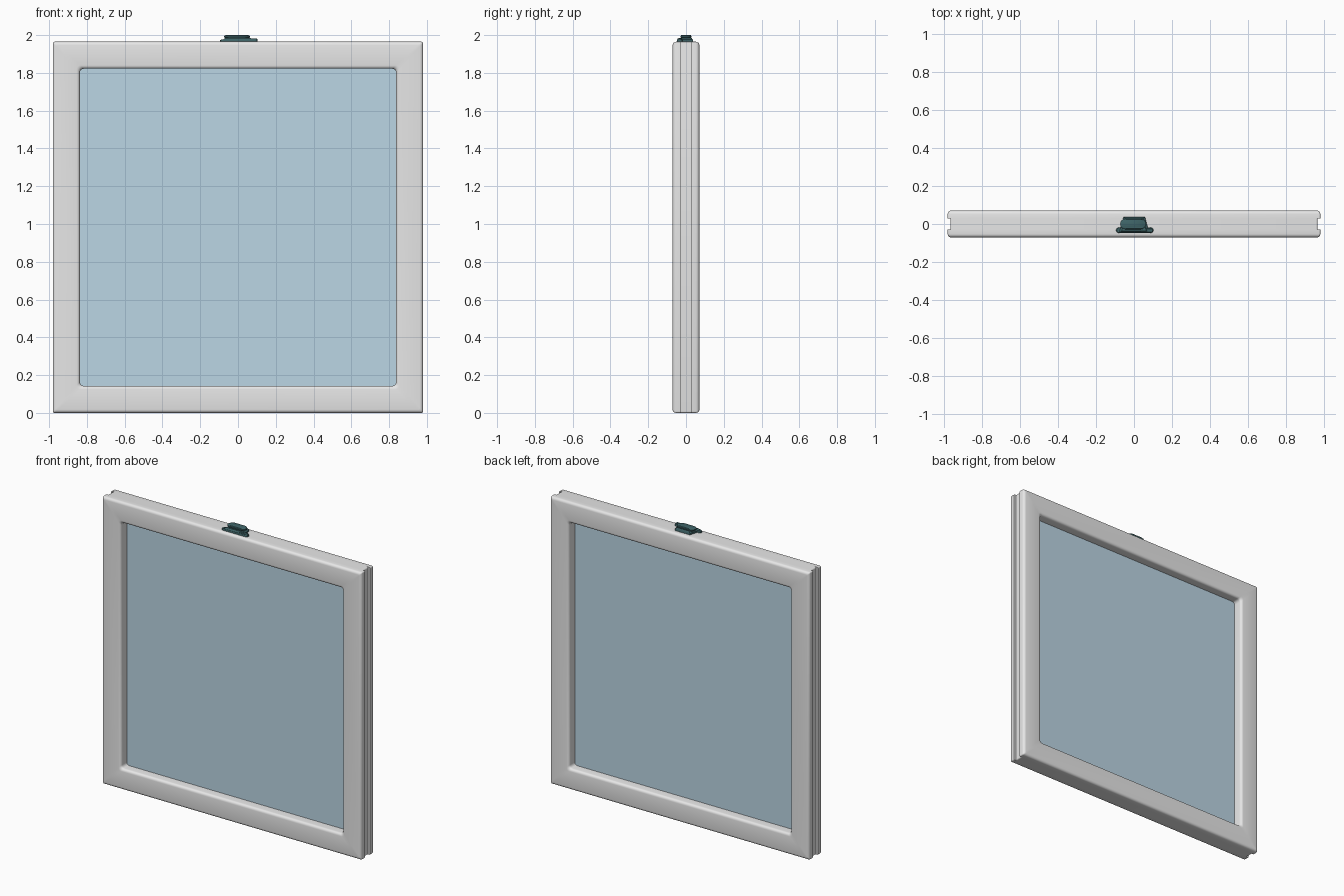
import bpy, bmesh, math

if "Cube" in bpy.data.objects:
    bpy.data.objects.remove(bpy.data.objects["Cube"])


def material(name, rgb):
    m = bpy.data.materials.new(name)
    m.diffuse_color = (*rgb, 1.0)
    m.use_nodes = True
    m.node_tree.nodes["Principled BSDF"].inputs["Base Color"].default_value = m.diffuse_color
    return m


GREY = material("light grey paint", (0.8, 0.8, 0.8))
GLASS = material("pale blue glass", (0.50, 0.67, 0.78))
TEAL = material("dark teal metal", (0.05, 0.13, 0.14))


def loft(name, loops, mat, ring=False, smooth=True):
    """Skin a list of equal-length loops; close end to start, or cap both ends."""
    bm = bmesh.new()
    rows = [[bm.verts.new(p) for p in loop] for loop in loops]
    n = len(rows[0])
    pairs = list(zip(rows, rows[1:]))
    if ring:
        pairs.append((rows[-1], rows[0]))
    else:
        bm.faces.new(rows[0])
        bm.faces.new(rows[-1])
    for a, b in pairs:
        for i in range(n):
            j = (i + 1) % n
            bm.faces.new((a[i], a[j], b[j], b[i]))
    bmesh.ops.recalc_face_normals(bm, faces=bm.faces)
    me = bpy.data.meshes.new(name)
    bm.to_mesh(me)
    bm.free()
    ob = bpy.data.objects.new(name, me)
    bpy.context.collection.objects.link(ob)
    me.materials.append(mat)
    if smooth:
        bpy.ops.object.select_all(action='DESELECT')
        ob.select_set(True)
        bpy.context.view_layer.objects.active = ob
        bpy.ops.object.shade_smooth_by_angle(angle=math.radians(35))
    return ob


def rounded_rect(x, z0, z1, r, y, seg=4):
    pts = []
    corners = ((x - r, z1 - r), (-x + r, z1 - r), (-x + r, z0 + r), (x - r, z0 + r))
    for k, (cx, cz) in enumerate(corners):
        for i in range(seg + 1):
            a = math.pi / 2 * (k + i / seg)
            pts.append((cx + r * math.cos(a), y, cz + r * math.sin(a)))
    return pts


# Frame: one cross-section swept round the rectangle, grooved on the sides only
W, H, D, R = 0.98, 1.965, 0.071, 0.018
STILE, SLOT, DEPTH = 0.143, 0.028, 0.015
section = [(DEPTH, 0, -SLOT), (0, 0, -SLOT)]
for i in range(5):
    a = math.pi / 2 * i / 4
    d = R - R * math.cos(a)
    section.append((d, d, -D + R - R * math.sin(a)))
for i in range(5):
    a = math.pi / 2 * i / 4
    d = STILE - R + R * math.sin(a)
    section.append((d, d, -D + R - R * math.cos(a)))
section += [(dx, dz, -y) for dx, dz, y in reversed(section)]
loft("window_frame",
     [rounded_rect(W - dx, dz, H - dz, 0.008 if dz < 0.08 else 0.02, y)
      for dx, dz, y in section], GREY, ring=True)

# Glass pane, its edge hidden inside the frame
loft("glass_pane", [rounded_rect(0.84, 0.138, 1.827, 0.01, y) for y in (-0.006, 0.006)],
     GLASS, smooth=False)


# Sash lock on the top rail
def stack(name, outline, levels, centre=(0.0, 0.0)):
    """Prism from an xy outline, scaled about a centre at each height."""
    cx, cy = centre
    return loft(name, [[(cx + (x - cx) * s, cy + (y - cy) * s, z) for x, y in outline]
                       for z, s in levels], TEAL)


def capsule(x0, x1, y, r, seg=8):
    pts = []
    for cx, start in ((x1, -math.pi / 2), (x0, math.pi / 2)):
        for i in range(seg + 1):
            a = start + math.pi * i / seg
            pts.append((cx + r * math.cos(a), y + r * math.sin(a)))
    return pts


stack("lock_flange", capsule(-0.080, 0.088, -0.033, 0.014),
      [(1.960, 1), (1.973, 1), (1.977, 0.95)], (0, -0.033))
trapezoid = [(-0.080, -0.045), (0.078, -0.045), (0.072, -0.018), (0.058, 0.036), (-0.055, 0.036),
             (-0.070, -0.018)]
stack("lock_body", trapezoid, [(1.960, 1), (1.976, 1), (1.986, 0.82)], (0, -0.002))
stack("lock_cap", capsule(-0.045, 0.035, 0.0, 0.028),
      [(1.982, 0.85), (1.988, 1), (1.996, 1), (2.0, 0.88)])
stack("lock_lever", capsule(0.040, 0.092, -0.034, 0.010),
      [(1.970, 1), (1.980, 1), (1.983, 0.9)], (0.06, -0.034))
